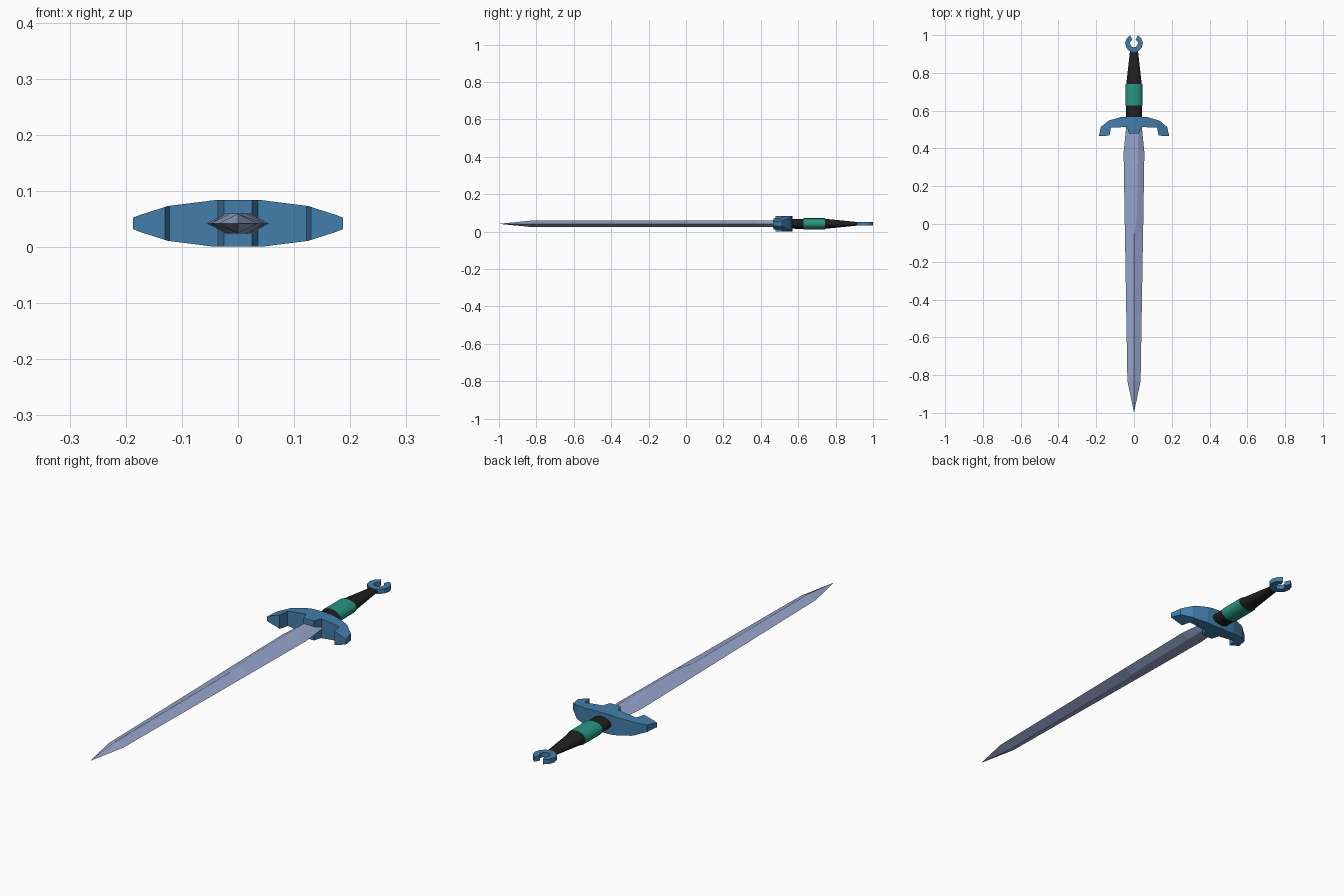
import bpy, bmesh, math

if "Cube" in bpy.data.objects:
    bpy.data.objects.remove(bpy.data.objects["Cube"])

ZC = 0.042  # height of the sword's centre plane


def material(name, rgb):
    m = bpy.data.materials.new(name)
    m.diffuse_color = (*rgb, 1)
    m.use_nodes = True
    m.node_tree.nodes["Principled BSDF"].inputs["Base Color"].default_value = m.diffuse_color
    return m


STEEL = material("pale_steel", (0.31, 0.38, 0.61))
BLUE = material("blue_metal", (0.055, 0.21, 0.41))
BLACK = material("black_leather", (0.014, 0.014, 0.015))
TEAL = material("teal_wrap", (0.022, 0.30, 0.23))


def finish(bm, name, mat, smooth=None):
    bmesh.ops.remove_doubles(bm, verts=bm.verts, dist=1e-5)
    bmesh.ops.recalc_face_normals(bm, faces=bm.faces)
    me = bpy.data.meshes.new(name)
    bm.to_mesh(me)
    bm.free()
    me.materials.append(mat)
    ob = bpy.data.objects.new(name, me)
    bpy.context.collection.objects.link(ob)
    ob.location.z = ZC
    if smooth:
        bpy.context.view_layer.objects.active = ob
        ob.select_set(True)
        bpy.ops.object.shade_smooth_by_angle(angle=math.radians(smooth))
        ob.select_set(False)
    return ob


def loft(name, rings, mat, smooth=None):
    """Skin a list of equal-length closed rings and cap both ends."""
    bm = bmesh.new()
    vs = [[bm.verts.new(p) for p in r] for r in rings]
    n = len(rings[0])
    for a, b in zip(vs, vs[1:]):
        for i in range(n):
            bm.faces.new((a[i], a[(i + 1) % n], b[(i + 1) % n], b[i]))
    bm.faces.new(vs[0])
    bm.faces.new(vs[-1])
    return finish(bm, name, mat, smooth)


def plate(name, half, thickness, cuts, mat):
    """Mirror a half outline in x, give it thickness(x) above and below centre."""
    pts = half + [(-x, y) for x, y in reversed(half) if x > 1e-6]
    bm = bmesh.new()
    bm.faces.new([bm.verts.new((x, y, 0)) for x, y in pts])
    for c in cuts:
        for s in (-c, c):
            bmesh.ops.bisect_plane(bm, geom=bm.verts[:] + bm.edges[:] + bm.faces[:],
                                   plane_co=(s, 0, 0), plane_no=(1, 0, 0))
    lower = bm.verts[:]
    ext = bmesh.ops.extrude_face_region(bm, geom=bm.faces[:], use_keep_orig=True)
    upper = [g for g in ext["geom"] if isinstance(g, bmesh.types.BMVert)]
    for v in upper:
        v.co.z = thickness(abs(v.co.x))
    for v in lower:
        v.co.z = -thickness(abs(v.co.x))
    return finish(bm, name, mat)


# Blade: flat-topped near the guard, closing to a central ridge, then the point
def blade_ring(y, w, f, h):
    return [(w, y, 0), (f, y, h), (-f, y, h), (-w, y, 0), (-f, y, -h), (f, y, -h)]


loft("blade", [blade_ring(*r) for r in (
    (0.53, 0.040, 0.022, 0.018), (0.49, 0.044, 0.022, 0.018),
    (0.38, 0.055, 0.021, 0.018), (0.0, 0.049, 0.014, 0.018),
    (-0.05, 0.048, 0.0004, 0.018), (-0.83, 0.035, 0.0004, 0.017),
    (-0.995, 0.0008, 0.0003, 0.0006))], STEEL)


# Guard: swept crosspiece, thinner toward its tips
def guard_thickness(x):
    steps = [(0, 0.0415), (0.042, 0.0415), (0.125, 0.031), (0.175, 0.015), (0.19, 0.009)]
    for (x0, t0), (x1, t1) in zip(steps, steps[1:]):
        if x <= x1:
            return t0 + (t1 - t0) * (x - x0) / (x1 - x0)
    return steps[-1][1]


plate("guard", [(0, 0.57), (0.07, 0.566), (0.135, 0.547), (0.175, 0.514), (0.187, 0.465),
                (0.13, 0.468), (0.122, 0.511), (0.036, 0.513), (0.025, 0.478), (0, 0.478)],
      guard_thickness, (0.042, 0.125, 0.175), BLUE)


# Grip: oval sections in black, teal, black
def oval(y, a, b, n=16):
    return [(a * math.cos(2 * math.pi * i / n), y, b * math.sin(2 * math.pi * i / n))
            for i in range(n)]


loft("grip_collar", [oval(0.55, 0.042, 0.026), oval(0.63, 0.043, 0.027)], BLACK, 40)
loft("grip_wrap", [oval(0.628, 0.045, 0.030), oval(0.742, 0.044, 0.030)], TEAL, 40)
loft("grip_taper", [oval(0.74, 0.041, 0.027), oval(0.92, 0.021, 0.009)], BLACK, 40)

# Pommel: open ring with a gap at the end
rings = []
for i in range(11):
    a = math.radians(-245 + i * 31)
    c, s = math.cos(a), math.sin(a)
    r0, r1 = 0.021, 0.047
    rings.append([(r * c, 0.956 + r * s, z) for r, z in
                  ((r0, -0.010), (r1, -0.010), (r1, 0.010), (r0, 0.010))])
loft("pommel_ring", rings, BLUE)
